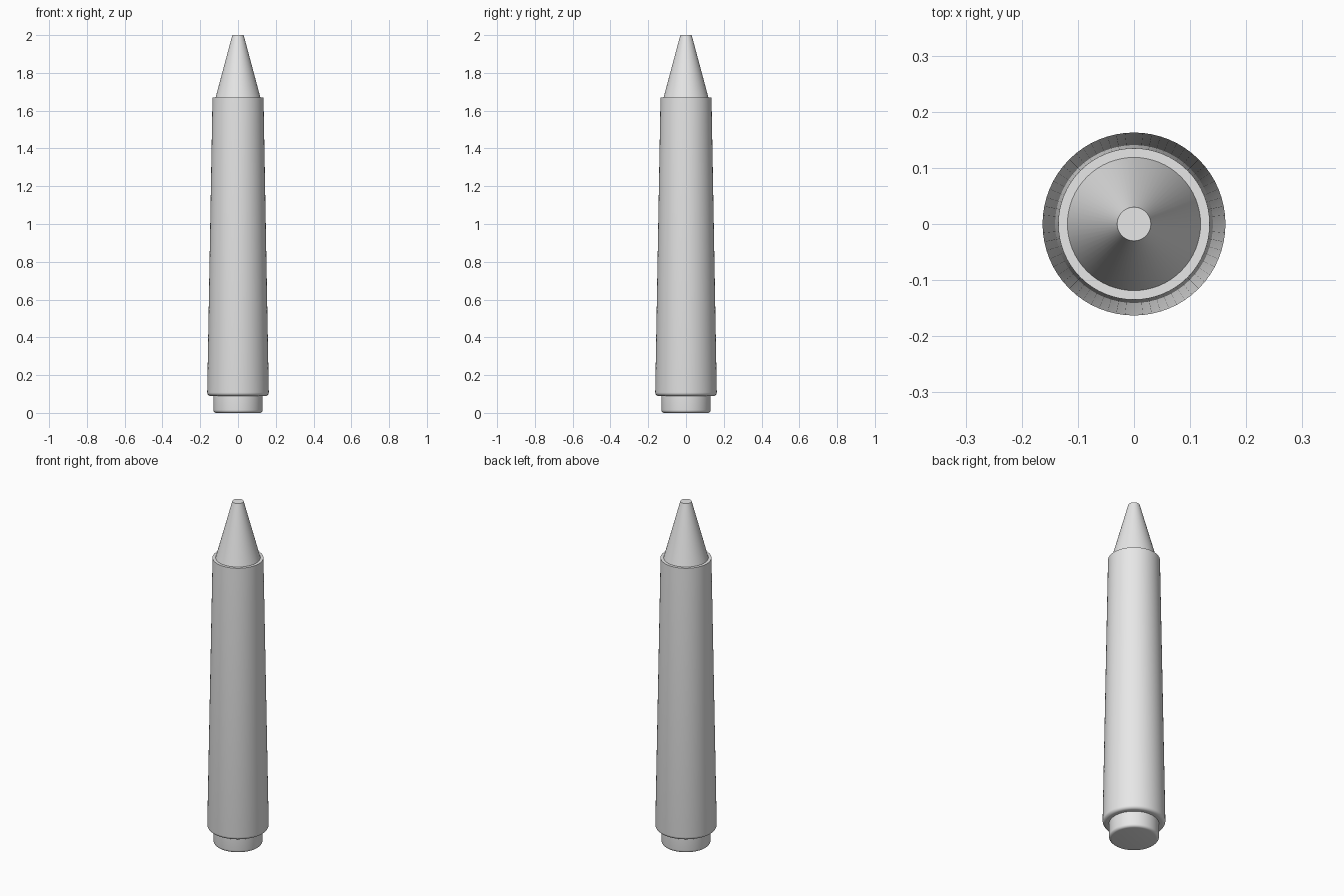
import bpy
import math

cube = bpy.data.objects.get("Cube")
if cube:
    bpy.data.objects.remove(cube, do_unlink=True)

SEGMENTS = 64

# Single plain grey
grey = bpy.data.materials.new("light grey")
grey.use_nodes = True
COLOUR = (0.8, 0.8, 0.8, 1.0)
grey.diffuse_color = COLOUR
grey.node_tree.nodes["Principled BSDF"].inputs["Base Color"].default_value = COLOUR


def rounded(radius, z, r):
    """Points of a rounded lower outer corner, from the underside to the wall."""
    return [(radius - r + r * math.sin(a), z + r - r * math.cos(a))
            for a in (math.pi / 2 * i / 5 for i in range(6))]


def lathe(name, profile):
    """Closed solid of revolution from (radius, height) points, bottom to top."""
    verts, faces = [], []
    for radius, z in profile:
        for i in range(SEGMENTS):
            a = 2 * math.pi * i / SEGMENTS
            verts.append((radius * math.cos(a), radius * math.sin(a), z))
    for k in range(len(profile) - 1):
        for i in range(SEGMENTS):
            j = (i + 1) % SEGMENTS
            lo, hi = k * SEGMENTS, (k + 1) * SEGMENTS
            faces.append((lo + i, lo + j, hi + j, hi + i))
    faces.append(tuple(reversed(range(SEGMENTS))))
    top = (len(profile) - 1) * SEGMENTS
    faces.append(tuple(range(top, top + SEGMENTS)))
    mesh = bpy.data.meshes.new(name)
    mesh.from_pydata(verts, [], faces)
    mesh.materials.append(grey)
    obj = bpy.data.objects.new(name, mesh)
    bpy.context.collection.objects.link(obj)
    bpy.ops.object.select_all(action='DESELECT')
    obj.select_set(True)
    bpy.context.view_layer.objects.active = obj
    bpy.ops.object.shade_smooth_by_angle(angle=math.radians(30))
    return obj


# Narrow end plug with a softened lower edge
lathe("end_plug", rounded(0.13, 0.0, 0.015) + [(0.13, 0.10)])

# Long tapered barrel with a rounded lower rim and a flat shoulder
lathe("barrel", rounded(0.163, 0.09, 0.018) + [(0.135, 1.67)])

# Conical nose with a flat tip
lathe("nose_cone", [(0.12, 1.665), (0.03, 2.0)])
